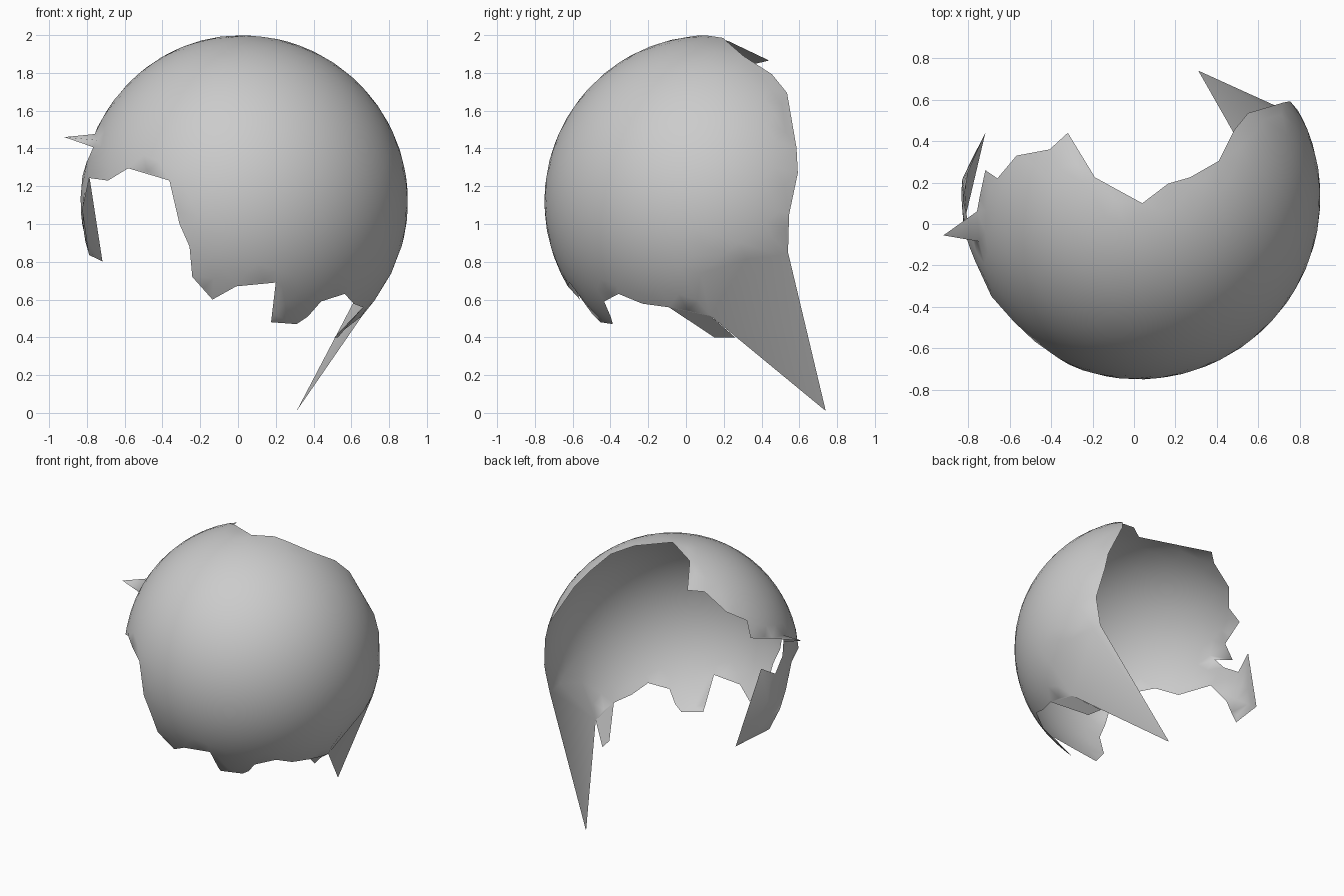
import bpy, math
from mathutils import Vector
from mathutils.geometry import delaunay_2d_cdt

if "Cube" in bpy.data.objects:
    bpy.data.objects.remove(bpy.data.objects["Cube"])

C = Vector((0.02, 0.13, 1.12))      # sphere centre
R = 0.88
SQUASH = 0.97                       # left side is slightly flattened
AXIS = Vector((0.25, -0.75, 0.35)).normalized()
U = Vector((0, 0, 1)).cross(AXIS).normalized()
V = AXIS.cross(U)


def front(x, z):
    d = R * R - (x - C.x) ** 2 - (z - C.z) ** 2
    return Vector((x, C.y - math.sqrt(max(d, 0)), z))


def top(x, y):
    d = R * R - (x - C.x) ** 2 - (y - C.y) ** 2
    return Vector((x, y, C.z + math.sqrt(max(d, 0))))


def on_shell(d):
    p = d.normalized() * R
    if p.x < 0:
        p.x *= SQUASH
    return C + p


def snap(p):
    d = p - C
    return p if d.length > 0.95 else on_shell(d)


def flatten(p):
    d = (p - C).normalized()
    a = math.acos(max(-1, min(1, d.dot(AXIS))))
    return Vector((d.dot(U), d.dot(V))).normalized() * a if a > 1e-6 else Vector((0, 0))


def unflatten(q):
    a = q.length
    if a < 1e-6:
        return on_shell(AXIS)
    return on_shell(AXIS * math.cos(a) + (U * q.x + V * q.y) / a * math.sin(a))


def make_object(name, verts, faces):
    me = bpy.data.meshes.new(name)
    me.from_pydata(verts, [], faces)
    me.update()
    for p in me.polygons:
        p.use_smooth = True
    ob = bpy.data.objects.new(name, me)
    bpy.context.collection.objects.link(ob)
    return ob


# broken lower edge seen from the front, left to right
lower = [front(x, z) for x, z in [
    (-0.71, 1.23), (-0.60, 1.295), (-0.375, 1.23), (-0.32, 1.0), (-0.265, 0.88),
    (-0.25, 0.72), (-0.14, 0.60), (-0.01, 0.67), (0.20, 0.69), (0.175, 0.48),
    (0.31, 0.47), (0.37, 0.51), (0.44, 0.59), (0.565, 0.63)]]
# right side with the long spike
TIP = Vector((0.31, 0.74, 0.01))
right = [Vector(p) for p in [
    (0.61, -0.23, 0.58), (0.66, -0.09, 0.56), (0.66, 0.13, 0.51), TIP,
    (0.75, 0.54, 0.85), (0.80, 0.55, 1.05), (0.75, 0.59, 1.27), (0.71, 0.58, 1.40)]]
# broken upper edge seen from the top, right to left
upper = [top(x, y) for x, y in [
    (0.55, 0.535), (0.485, 0.455), (0.41, 0.305), (0.27, 0.225), (0.165, 0.195),
    (0.04, 0.10), (-0.195, 0.225), (-0.33, 0.44), (-0.42, 0.36), (-0.585, 0.33),
    (-0.68, 0.22), (-0.74, 0.26)]]
# left side with the small barb and hanging strip
left = [Vector(p) for p in [
    (-0.79, 0.06, 1.48), (-0.92, -0.055, 1.46), (-0.80, -0.06, 1.41),
    (-0.81, 0.0, 1.33), (-0.83, 0.12, 1.25), (-0.81, 0.25, 1.33),
    (-0.745, 0.44, 0.80), (-0.80, 0.14, 0.84), (-0.82, 0.0, 1.08), (-0.79, -0.12, 1.24)]]

edge = [snap(p) for p in lower + right + upper + left]
n = len(edge)
points3d = list(edge)

# even interior points over the sphere, kept away from edge corners and the spikes
COUNT = 1100
for i in range(COUNT):
    z = 1 - 2 * (i + 0.5) / COUNT
    r = math.sqrt(1 - z * z)
    a = i * math.pi * (3 - math.sqrt(5))
    p = on_shell(Vector((r * math.cos(a), r * math.sin(a), z)))
    in_spike = p.x > 0.2 and p.y > 0.1 and p.z < 0.80
    if in_spike or (p - C).normalized().dot(AXIS) < -0.85:
        continue
    if min((p - e).length for e in edge) > 0.04:
        points3d.append(p)

flat = [flatten(p) for p in points3d]
loops = [(i, (i + 1) % n) for i in range(n)]
v2, _, faces, orig, _, _ = delaunay_2d_cdt(flat, loops, [], 1, 1e-5)
verts = [points3d[o[0]] if o else unflatten(q) for q, o in zip(v2, orig)]

# face outwards
out = []
for f in faces:
    a, b, c = (verts[i] for i in f[:3])
    out.append(list(f) if (b - a).cross(c - a).dot(a - C) > 0 else list(f)[::-1])
make_object("broken_shell", verts, out)

# small flap folded behind the long spike
make_object("lower_flap", [
    snap(Vector((0.66, -0.09, 0.56))), (0.53, 0.15, 0.40), (0.51, 0.26, 0.40),
    snap(Vector((0.66, 0.13, 0.51)))], [(0, 1, 2, 3)])
